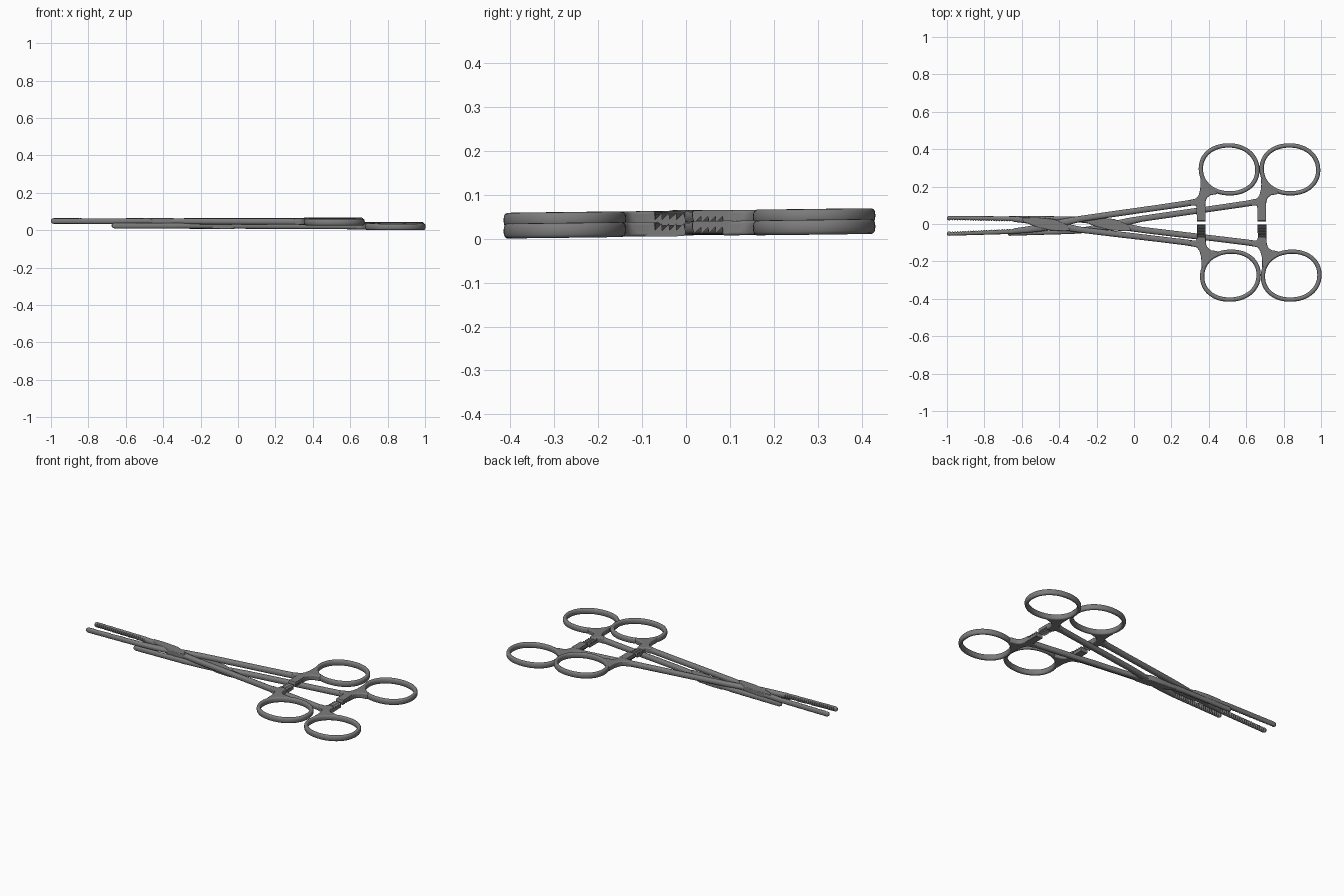
import bpy, bmesh, math

if "Cube" in bpy.data.objects:
    bpy.data.objects.remove(bpy.data.objects["Cube"])

steel = bpy.data.materials.new("brushed steel")
steel.diffuse_color = (0.2, 0.2, 0.2, 1)
steel.use_nodes = True
steel.node_tree.nodes["Principled BSDF"].inputs["Base Color"].default_value = steel.diffuse_color

TILT = 0.012          # small turn of each clamp in plan
CLAMPS = [("upper", 0.0, 0.048), ("lower", 0.325, 0.0235)]


def finish(bm, name, clamp, side, smooth=True):
    """Mirror to one side, place in the clamp, and make the object."""
    _, dx, dz = clamp
    for v in bm.verts:
        x, y, z = v.co.x, v.co.y * side, v.co.z
        v.co = (x - TILT * y + dx, y + TILT * (x + 0.15),
                z + dz + 0.0125 * y - 0.0015 * x)
    bmesh.ops.recalc_face_normals(bm, faces=bm.faces)
    me = bpy.data.meshes.new(name)
    bm.to_mesh(me)
    bm.free()
    me.materials.append(steel)
    ob = bpy.data.objects.new(f"{clamp[0]}_{name}", me)
    bpy.context.collection.objects.link(ob)
    if smooth:
        bpy.context.view_layer.objects.active = ob
        ob.select_set(True)
        bpy.ops.object.shade_smooth_by_angle(angle=math.radians(40))
        ob.select_set(False)
    return ob


def oval(n, a, b, power):
    """Points of a superellipse with half sizes a and b."""
    pts = []
    for i in range(n):
        t = 2 * math.pi * i / n
        c, s = math.cos(t), math.sin(t)
        pts.append((a * math.copysign(abs(c) ** (2 / power), c),
                    b * math.copysign(abs(s) ** (2 / power), s)))
    return pts


def bridge(bm, rings, closed=False):
    n = len(rings[0])
    pairs = list(zip(rings, rings[1:]))
    if closed:
        pairs.append((rings[-1], rings[0]))
    else:
        bm.faces.new(rings[0])
        bm.faces.new(rings[-1])
    for r, q in pairs:
        for i in range(n):
            j = (i + 1) % n
            bm.faces.new((r[i], r[j], q[j], q[i]))


def loft(name, sections, clamp, side, power=2.6):
    """Skin oval sections (x, y low, y high, half height)."""
    bm = bmesh.new()
    rings = []
    for x, lo, hi, h in sections:
        mid = (lo + hi) / 2
        rings.append([bm.verts.new((x, mid + u, w))
                      for u, w in oval(16, (hi - lo) / 2, h, power)])
    bridge(bm, rings)
    return finish(bm, name, clamp, side)


def prism(name, pts, lo, hi, axis, clamp, side, bevel=0.0):
    """Extrude an outline along z, or a y-z profile along x."""
    bm = bmesh.new()
    def at(p, d):
        return (p[0], p[1], d) if axis == "z" else (d, p[0], p[1])
    bridge(bm, [[bm.verts.new(at(p, d)) for p in pts] for d in (lo, hi)])
    ob = finish(bm, name, clamp, side)
    if bevel:
        mod = ob.modifiers.new("soft edges", "BEVEL")
        mod.width, mod.segments = bevel, 3
    return ob


def finger_ring(clamp, side):
    bm = bmesh.new()
    rings = []
    n = 64
    a, b = 0.151, 0.128
    path = oval(n, a, b, 2.12)
    for i, (px, py) in enumerate(path):
        qx, qy = path[(i + 1) % n]
        ox, oy = path[i - 1]
        tx, ty = qx - ox, qy - oy
        ln = math.hypot(tx, ty)
        nx, ny = ty / ln, -tx / ln
        cx, cy = 0.512 + px - 0.03 * py, 0.284 + py
        rings.append([bm.verts.new((cx + nx * u, cy + ny * u, w))
                      for u, w in oval(14, 0.0115, 0.0172, 2.6)])
    bridge(bm, rings, closed=True)
    finish(bm, "finger_ring", clamp, side)


def jaw_sections():
    """Rounded tip, then a serrated inner edge, then a plain base."""
    secs = [(-1.0, -0.046, -0.036, 0.005), (-0.997, -0.050, -0.032, 0.010),
            (-0.99, -0.053, -0.030, 0.0135)]
    teeth = 24
    for i in range(teeth * 2):
        x = -0.985 + 0.335 * i / (teeth * 2)
        t = (x + 1) / 0.4
        inner = -0.030 + 0.013 * t - (0.0055 if i % 2 else 0)
        secs.append((x, -0.053 + 0.007 * t, inner, 0.0145))
    secs += [(-0.64, -0.046, -0.017, 0.0145), (-0.57, -0.042, -0.008, 0.015),
             (-0.50, -0.036, 0.008, 0.015)]
    return secs


for clamp in CLAMPS:
    for side in (1, -1):
        # Jaw, crossing bar and shank in one continuous piece
        loft("jaw_and_shank", jaw_sections() + [
            (-0.42, -0.022, 0.022, 0.015), (-0.36, -0.004, 0.034, 0.015),
            (-0.28, 0.014, 0.046, 0.0155), (-0.10, 0.038, 0.070, 0.016),
            (0.12, 0.067, 0.098, 0.016), (0.28, 0.088, 0.120, 0.0165),
            (0.345, 0.098, 0.132, 0.0165)], clamp, side)

        finger_ring(clamp, side)

        # Flared neck joining shank, ring and ratchet
        prism("neck", [(0.30, 0.092), (0.332, 0.094), (0.337, 0.076),
                       (0.381, 0.076), (0.384, 0.115), (0.392, 0.134),
                       (0.410, 0.147), (0.440, 0.152), (0.455, 0.160),
                       (0.425, 0.182), (0.398, 0.203), (0.378, 0.235),
                       (0.357, 0.240), (0.358, 0.205), (0.356, 0.180),
                       (0.348, 0.150), (0.335, 0.131), (0.30, 0.122)],
              -0.0165, 0.0165, "z", clamp, side, 0.006)

        # Ratchet arm with a saw-tooth face
        saw = [(0.10, 0.017 * side), (0.012, 0.017 * side),
               (0.008, 0.012 * side), (0.008, 0.003 * side)]
        for i in range(5):
            y = 0.012 + i * 0.0165
            saw += [(y, -0.012 * side), (y + 0.0155, 0.003 * side)]
        saw.append((0.10, -0.012 * side))
        prism("ratchet", saw, 0.336, 0.382, "x", clamp, side)

    # Box lock housing around the crossing
    prism("box_lock", [(-0.60, -0.040), (-0.52, -0.040), (-0.43, -0.030),
                       (-0.36, 0.000), (-0.34, 0.032), (-0.37, 0.036),
                       (-0.45, 0.030), (-0.53, 0.008), (-0.59, -0.016)],
          -0.0165, 0.0165, "z", clamp, -1, 0.004)
